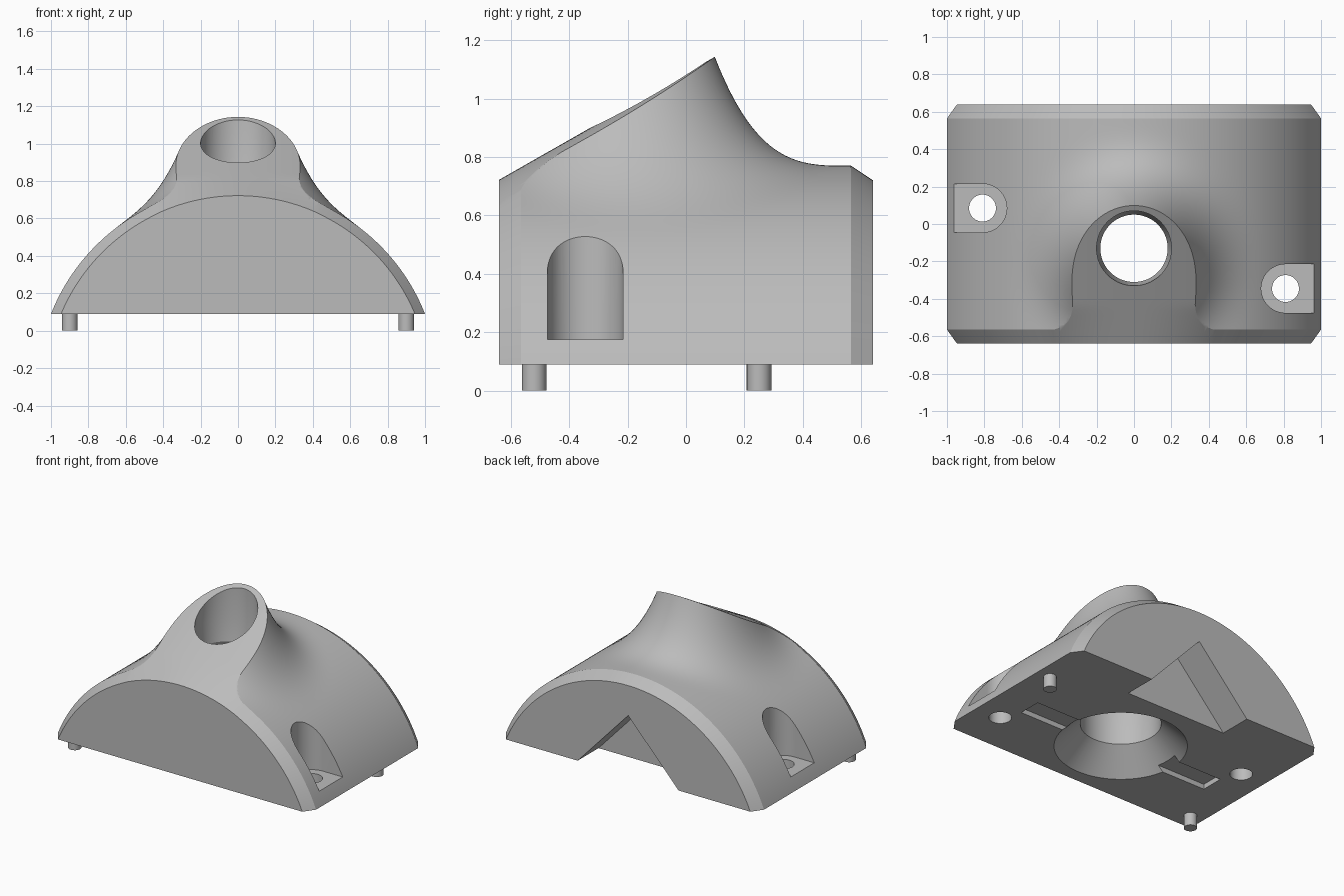
import bpy, bmesh
from math import sin, cos, acos, sqrt, pi

cube = bpy.data.objects.get("Cube")
if cube:
    bpy.data.objects.remove(cube)

grey = bpy.data.materials.new("plain grey")
grey.use_nodes = True
GREY = (0.5, 0.5, 0.5, 1)
grey.diffuse_color = GREY
grey.node_tree.nodes["Principled BSDF"].inputs["Base Color"].default_value = GREY

BASE = 0.09        # underside height
AXIS = -0.305      # height of the barrel axis
R_MAIN, R_END = 1.075, 1.025
Y_END, Y_CHAMFER = 0.64, 0.565
HOLE_Y = -0.13


def make_object(name, bm):
    bmesh.ops.recalc_face_normals(bm, faces=bm.faces)
    mesh = bpy.data.meshes.new(name)
    bm.to_mesh(mesh)
    bm.free()
    mesh.materials.append(grey)
    obj = bpy.data.objects.new(name, mesh)
    bpy.context.collection.objects.link(obj)
    return obj


def loft(name, rows):
    """Solid skinned over open rows, closed by flat end and side faces."""
    bm = bmesh.new()
    grid = [[bm.verts.new(p) for p in row] for row in rows]
    for a, b in zip(grid, grid[1:]):
        for i in range(len(a) - 1):
            bm.faces.new((a[i], a[i + 1], b[i + 1], b[i]))
    bm.faces.new(grid[0])
    bm.faces.new(grid[-1])
    bm.faces.new([r[0] for r in grid] + [r[-1] for r in reversed(grid)])
    return make_object(name, bm)


def prism(name, outline, offset):
    """Flat outline extruded along an offset."""
    bm = bmesh.new()
    face = bm.faces.new([bm.verts.new(p) for p in outline])
    new = bmesh.ops.extrude_face_region(bm, geom=[face], use_keep_orig=True)
    verts = [g for g in new["geom"] if isinstance(g, bmesh.types.BMVert)]
    bmesh.ops.translate(bm, verts=verts, vec=offset)
    return make_object(name, bm)


def cylinder(name, x, y, z0, z1, r, n=48):
    ring = [(x + r * cos(2 * pi * i / n), y + r * sin(2 * pi * i / n), z0) for i in range(n)]
    return prism(name, ring, (0, 0, z1 - z0))


def lathe(name, y, profile, n=96):
    """Closed solid turned about a vertical axis."""
    bm = bmesh.new()
    rings = [[bm.verts.new((r * cos(2 * pi * i / n), y + r * sin(2 * pi * i / n), z))
              for i in range(n)] for r, z in profile]
    for a, b in zip(rings, rings[1:]):
        for i in range(n):
            j = (i + 1) % n
            bm.faces.new((a[i], a[j], b[j], b[i]))
    bm.faces.new(rings[0])
    bm.faces.new(rings[-1])
    return make_object(name, bm)


def cut(target, cutter):
    mod = target.modifiers.new("cut", "BOOLEAN")
    mod.operation, mod.solver, mod.object = "DIFFERENCE", "EXACT", cutter
    bpy.context.view_layer.objects.active = target
    bpy.ops.object.modifier_apply(modifier=mod.name)
    bpy.data.objects.remove(cutter)


def smooth(obj):
    bpy.ops.object.select_all(action="DESELECT")
    obj.select_set(True)
    bpy.context.view_layer.objects.active = obj
    bpy.ops.object.shade_smooth_by_angle(angle=0.5)


def flare(x, y):
    """Height of the flared neck above the barrel."""
    r = max(0.2, sqrt((1.04 * x) ** 2 + (y + 0.17) ** 2))
    return 0.37 * max(0, 1 - (r - 0.27) / 0.46) ** 3.2


def body_row(y, radius, n=160):
    half = acos((BASE - AXIS) / radius)
    row = []
    for i in range(n + 1):
        a = half * (2 * i / n - 1)
        x, z = radius * sin(a), AXIS + radius * cos(a)
        row.append((x, y, z + (flare(x, y) if 0 < i < n else 0)))
    return row


# Barrel-shaped body with chamfered ends and a flared neck
STEPS = 90
rows = [body_row(-Y_END, R_END)]
rows += [body_row(Y_CHAMFER * (2 * i / STEPS - 1), R_MAIN) for i in range(STEPS + 1)]
rows.append(body_row(Y_END, R_END))
body = loft("body", rows)


# Sloping front facet, arched at the front and flatter towards the top
def slope_row(y, w=0.75, n=60):
    row = [(-w, y, 1.8)]
    for i in range(n + 1):
        x = w * (2 * i / n - 1)
        rise = y + Y_END
        flat = 0.25 * x * x * min(1, max(0, rise / 0.2))
        row.append((x, y, AXIS + 0.002 + sqrt(R_END ** 2 - x * x) + 0.57 * rise + flat))
    return row + [(w, y, 1.8)]


cut(body, loft("slope_cutter", [slope_row(-0.7 + 0.03 * i) for i in range(36)]))

# Slots either side of the bore, on the underside
slot = [(sx * 0.75, HOLE_Y + sy * 0.08, 0) for sx, sy in ((-1, -1), (1, -1), (1, 1), (-1, 1))]
cut(body, prism("slot_cutter", slot, (0, 0, 0.125)))

# Bore with a conical mouth underneath
bore = [(0.513, 0), (0.255, 0.25), (0.255, 0.6), (0.18, 0.75), (0.2, 0.9), (0.2, 1.6)]
cut(body, lathe("bore_cutter", HOLE_Y, bore))

# V notch in the back
notch = [(-0.474, 0.41, 0), (0.474, 0.41, 0), (0, 0.41, 0.51)]
cut(body, prism("notch_cutter", notch, (0, 0.5, 0)))

# Round-ended screw pockets, screw holes and locating pegs on both sides
for side, label, hole_y, peg_y in ((1, "left", -0.345, 0.25), (-1, "right", 0.085, -0.52)):
    x, r = 0.81, 0.13
    arc = [pi / 2 + pi * i / 32 for i in range(33)]
    outline = [(side * (x + r * cos(a)), hole_y + r * sin(a), 0.175) for a in arc]
    outline += [(side * 1.2, hole_y - r, 0.175), (side * 1.2, hole_y + r, 0.175)]
    cut(body, prism("pocket_cutter", outline, (0, 0, 0.8)))
    cut(body, cylinder("screw_hole_cutter", side * x, hole_y, 0, 0.4, 0.072))
    smooth(cylinder(label + "_peg", side * 0.9, peg_y, 0, 0.12, 0.042, 32))

smooth(body)
